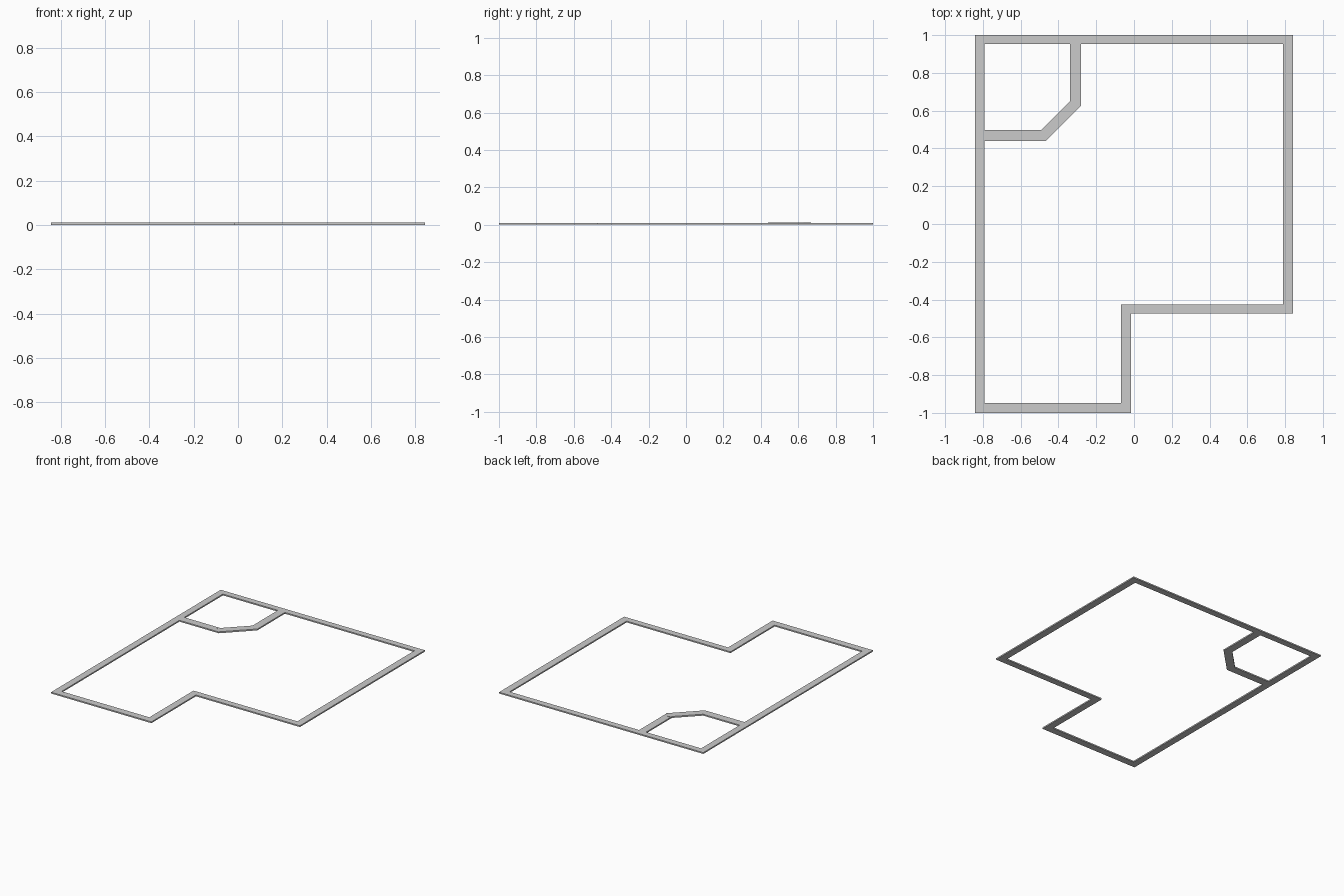
import bpy, bmesh

if "Cube" in bpy.data.objects:
    bpy.data.objects.remove(bpy.data.objects["Cube"])

H = 0.010  # height of the flat outline


def make_object(name, bm):
    bmesh.ops.recalc_face_normals(bm, faces=bm.faces)
    mesh = bpy.data.meshes.new(name)
    bm.to_mesh(mesh)
    bm.free()
    bpy.context.collection.objects.link(bpy.data.objects.new(name, mesh))


def prism(name, points, height=H):
    bm = bmesh.new()
    face = bm.faces.new([bm.verts.new((x, y, 0)) for x, y in points])
    new = bmesh.ops.extrude_face_region(bm, geom=[face], use_keep_orig=True)["geom"]
    verts = [g for g in new if isinstance(g, bmesh.types.BMVert)]
    bmesh.ops.translate(bm, verts=verts, vec=(0, 0, height))
    make_object(name, bm)


def ring(name, outer, inner):
    bm = bmesh.new()
    loops = [[bm.verts.new((x, y, z)) for x, y in pts]
             for pts, z in ((outer, 0), (outer, H), (inner, H), (inner, 0))]
    n = len(outer)
    for k in range(4):
        a, b = loops[k], loops[(k + 1) % 4]
        for i in range(n):
            j = (i + 1) % n
            bm.faces.new((a[i], a[j], b[j], b[i]))
    make_object(name, bm)


# L-shaped perimeter wall
ring("perimeter_wall",
     [(-0.843, -1), (-0.015, -1), (-0.015, -0.475), (0.843, -0.475), (0.843, 1), (-0.843, 1)],
     [(-0.792, -0.948), (-0.068, -0.948), (-0.068, -0.427), (0.789, -0.427), (0.789, 0.953), (-0.792, 0.953)])

# Corner room partitions, with a diagonal wall joining them
prism("partition_side", [(-0.792, 0.44), (-0.467, 0.44), (-0.467, 0.498), (-0.792, 0.498)])
prism("partition_back", [(-0.338, 0.629), (-0.28, 0.629), (-0.28, 0.953), (-0.338, 0.953)])
prism("partition_diagonal", [(-0.468, 0.439), (-0.279, 0.628), (-0.32, 0.669), (-0.509, 0.48)], H + 0.001)
